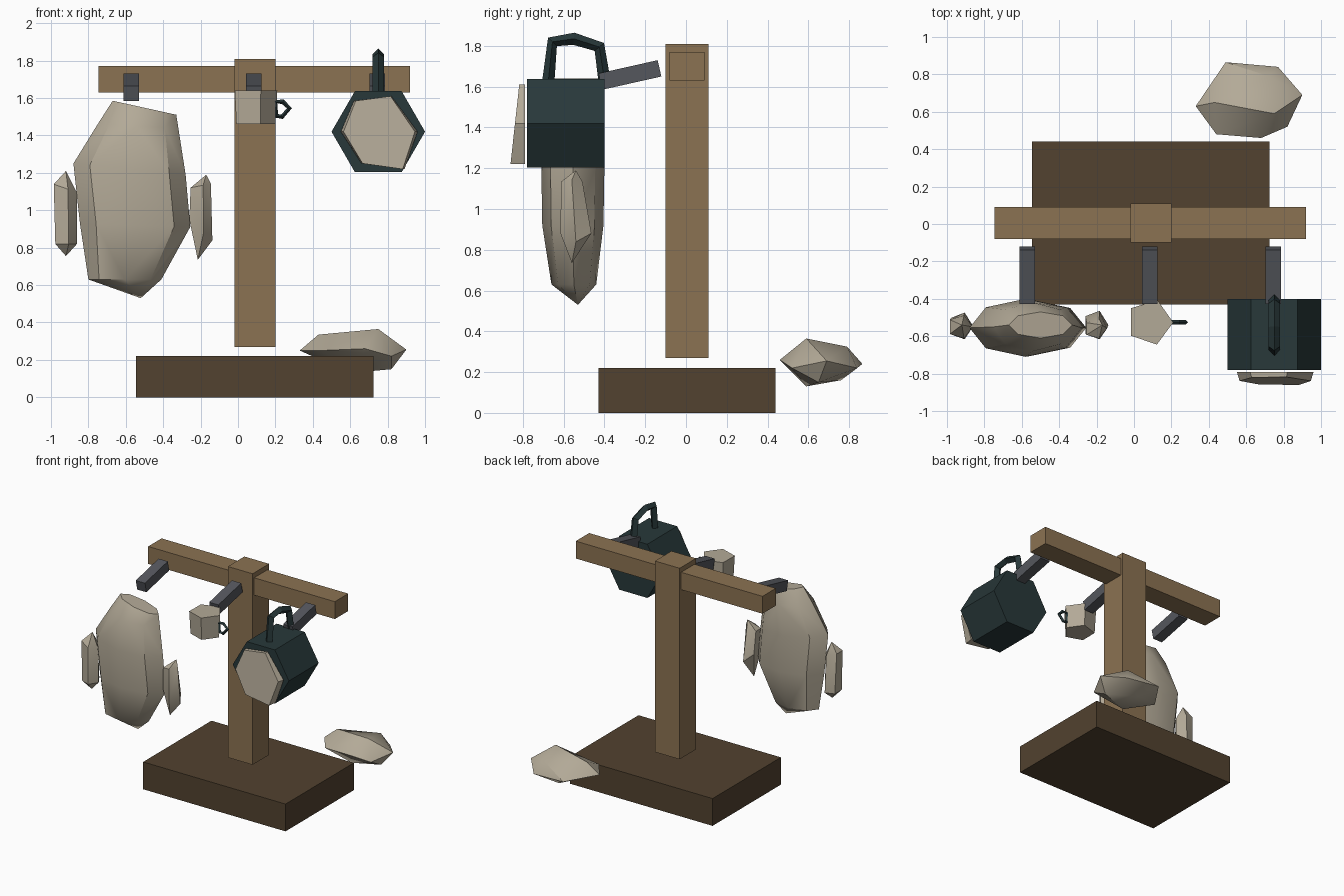
import bpy
import bmesh
import math
from mathutils import Vector, Matrix

cube = bpy.data.objects.get("Cube")
if cube:
    bpy.data.objects.remove(cube, do_unlink=True)


def material(name, rgb):
    mat = bpy.data.materials.new(name)
    mat.use_nodes = True
    color = (*rgb, 1)
    mat.diffuse_color = color
    mat.node_tree.nodes["Principled BSDF"].inputs["Base Color"].default_value = color
    return mat


dark_wood = material("dark wood", (.084, .054, .029))
wood = material("light wood", (.26, .17, .085))
stone = material("pale stone", (.45, .40, .31))
teal = material("dark teal", (.021, .04, .042))
iron = material("grey iron", (.09, .095, .11))


def finish(name, bm, mat, smooth=False):
    bmesh.ops.recalc_face_normals(bm, faces=bm.faces)
    mesh = bpy.data.meshes.new(name)
    bm.to_mesh(mesh)
    bm.free()
    mesh.materials.append(mat)
    obj = bpy.data.objects.new(name, mesh)
    bpy.context.collection.objects.link(obj)
    if smooth:
        bpy.ops.object.select_all(action='DESELECT')
        obj.select_set(True)
        bpy.context.view_layer.objects.active = obj
        bpy.ops.object.shade_smooth_by_angle(angle=math.radians(35))
    return obj


def box(name, low, high, mat):
    low, high = Vector(low), Vector(high)
    bm = bmesh.new()
    bmesh.ops.create_cube(bm, size=1)
    bmesh.ops.scale(bm, vec=high - low, verts=bm.verts)
    bmesh.ops.translate(bm, vec=(low + high) / 2, verts=bm.verts)
    finish(name, bm, mat)


def prism(name, start, end, r1, r2, sides, mat, spin=0):
    """Straight tapered bar with a regular cross-section between two points."""
    start, end = Vector(start), Vector(end)
    axis = end - start
    turn = axis.to_track_quat('Z', 'Y').to_matrix().to_4x4()
    place = Matrix.Translation((start + end) / 2) @ turn @ Matrix.Rotation(spin, 4, 'Z')
    bm = bmesh.new()
    bmesh.ops.create_cone(bm, cap_ends=True, segments=sides, radius1=r1,
                          radius2=r2, depth=axis.length, matrix=place)
    return finish(name, bm, mat)


def hull(name, points, mat):
    """Rough faceted stone wrapped around a few corner points."""
    bm = bmesh.new()
    for p in points:
        bm.verts.new(p)
    result = bmesh.ops.convex_hull(bm, input=bm.verts)
    loose = [v for v in bm.verts if not v.link_faces]
    bmesh.ops.delete(bm, geom=loose, context='VERTS')
    finish(name, bm, mat, smooth=True)


def ring(x, y, z, rx, ry, tilt=0, sides=8):
    """Oval of points, tilted along x."""
    angles = [math.tau * i / sides for i in range(sides)]
    return [(x + rx * math.cos(a), y + ry * math.sin(a), z + tilt * rx * math.cos(a))
            for a in angles]


def bent_bar(name, path, radius, mat, closed=False):
    """Square bar swept along a path."""
    curve = bpy.data.curves.new(name, 'CURVE')
    curve.dimensions = '3D'
    curve.bevel_depth = radius
    curve.bevel_resolution = 0
    curve.use_fill_caps = True
    spline = curve.splines.new('POLY')
    spline.points.add(len(path) - 1)
    for point, co in zip(spline.points, path):
        point.co = (*co, 1)
    spline.use_cyclic_u = closed
    spline.use_smooth = False
    obj = bpy.data.objects.new(name, curve)
    bpy.context.collection.objects.link(obj)
    curve.materials.append(mat)
    bpy.ops.object.select_all(action='DESELECT')
    obj.select_set(True)
    bpy.context.view_layer.objects.active = obj
    bpy.ops.object.convert(target='MESH')


# Wooden stand
box("base", (-.545, -.43, 0), (.725, .44, .22), dark_wood)
box("post", (-.02, -.1, .27), (.2, .11, 1.81), wood)
box("crossbeam", (-.745, -.08, 1.63), (.92, .09, 1.77), wood)

# Iron pegs
for label, x in (("right", -.57), ("middle", .085), ("left", .745)):
    prism(label + "_peg", (x, -.13, 1.69), (x, -.42, 1.625), .058, .058, 4, iron, math.pi / 4)

# Hexagonal pot with front disc and arched handle
pot = prism("pot", (.75, -.4, 1.42), (.75, -.78, 1.42), .25, .25, 6, teal, math.pi / 2)
corners = [(.62, 1.585), (.82, 1.61), (.96, 1.42), (.89, 1.22), (.66, 1.25), (.55, 1.42)]
hull("pot_face", [(x, -.79, z) for x, z in corners]
     + [(.755 + (x - .755) * .93, -.83 - .11 * (1.5 - z), z) for x, z in corners], stone)
arch = [(-.675, 1.63), (-.655, 1.82), (-.55, 1.835), (-.425, 1.795), (-.4, 1.63)]
bent_bar("pot_handle", [(.75, y, z) for y, z in arch], .03, teal)

# Small cup with a loop handle
prism("cup", (.085, -.525, 1.46), (.085, -.525, 1.64), .115, .125, 5, stone, .3)
loop = [(.2, 1.58), (.24, 1.58), (.275, 1.545), (.235, 1.5), (.205, 1.505)]
bent_bar("cup_handle", [(x, -.525, z) for x, z in loop], .013, teal, closed=True)

# Large hanging stone
hull("large_stone",
     ring(-.5, -.54, 1.548, .17, .07, -.22)
     + ring(-.54, -.55, 1.45, .21, .13, -.05)
     + ring(-.58, -.555, 1.22, .3, .155, -.1)
     + ring(-.55, -.555, .92, .295, .15, -.03)
     + ring(-.605, -.55, .63, .195, .11)
     + [(-.52, -.53, .53)], stone)

# Stone slivers either side of it
hull("right_sliver", ring(-.93, -.55, 1.12, .068, .065, -.35, 5)
     + ring(-.925, -.545, .82, .064, .075, 0, 5)
     + [(-.92, -.54, 1.21), (-.92, -.55, .755)], stone)
hull("left_sliver", ring(-.205, -.56, 1.13, .06, .055, .2, 5)
     + ring(-.205, -.54, .9, .068, .08, -.9, 5)
     + [(-.17, -.54, 1.19), (-.215, -.56, .735)], stone)

# Loose stone beside the base
hull("loose_stone", [
    (.33, .63, .25), (.49, .865, .24), (.77, .84, .22), (.9, .69, .255),
    (.82, .52, .22), (.68, .46, .26), (.44, .48, .25),
    (.43, .65, .335), (.75, .59, .365), (.72, .79, .325),
    (.82, .65, .15), (.6, .59, .13), (.6, .76, .16)], stone)
